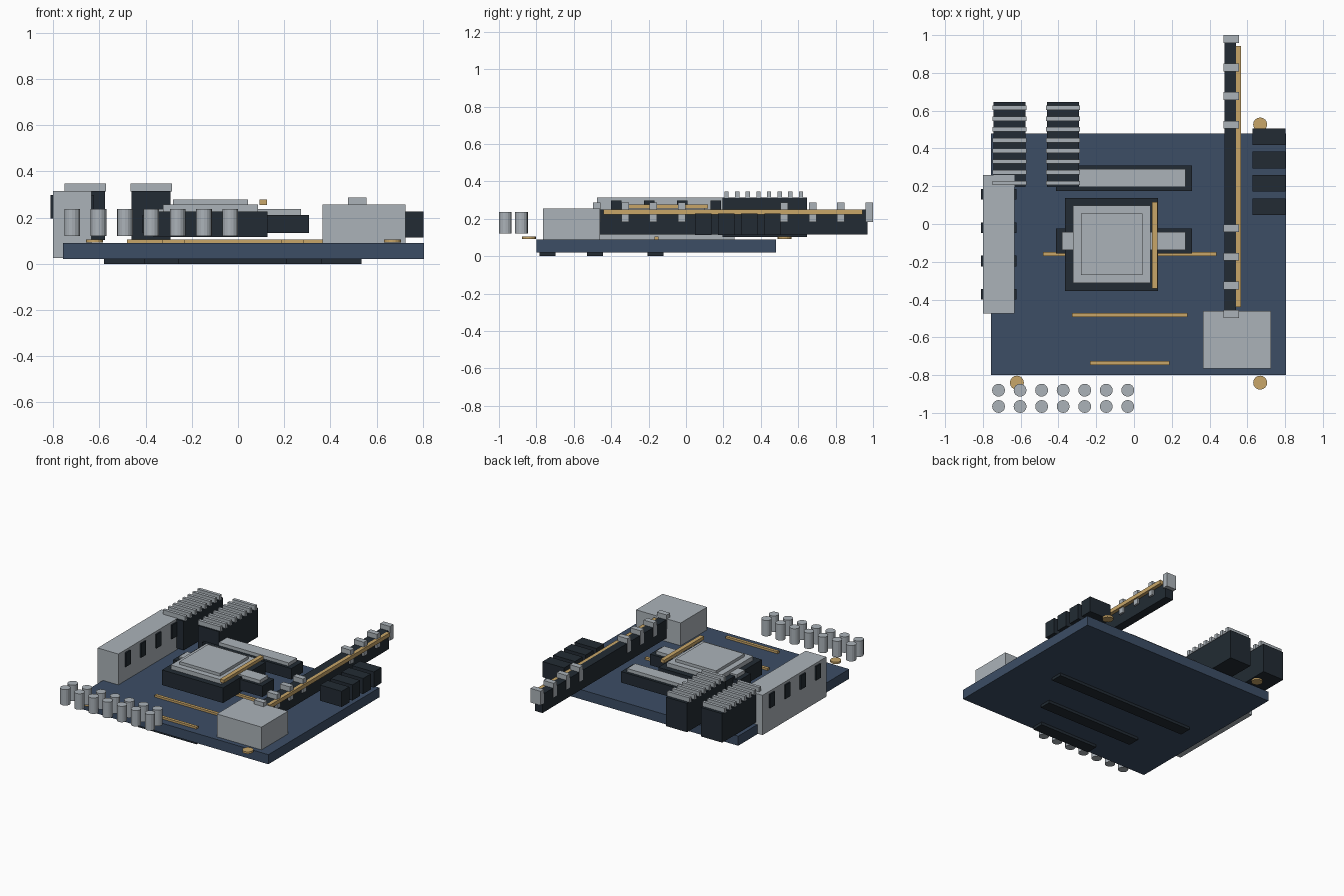
import bpy, bmesh, math
from mathutils import Matrix

if "Cube" in bpy.data.objects:
    bpy.data.objects.remove(bpy.data.objects["Cube"])


def mat(name, rgb):
    m = bpy.data.materials.new(name)
    m.diffuse_color = (*rgb, 1)
    m.use_nodes = True
    m.node_tree.nodes["Principled BSDF"].inputs["Base Color"].default_value = m.diffuse_color
    return m


NAVY = mat("board_navy", (0.045, 0.075, 0.13))
LIGHT = mat("light_metal", (0.41, 0.45, 0.485))
DARK = mat("dark_plastic", (0.016, 0.024, 0.033))
GOLD = mat("gold", (0.58, 0.38, 0.14))


def finish(name, bm, material):
    me = bpy.data.meshes.new(name)
    bm.to_mesh(me)
    bm.free()
    me.materials.append(material)
    ob = bpy.data.objects.new(name, me)
    bpy.context.collection.objects.link(ob)
    return ob


def box(name, x0, x1, y0, y1, z0, z1, material):
    bm = bmesh.new()
    m = Matrix.Translation(((x0 + x1) / 2, (y0 + y1) / 2, (z0 + z1) / 2))
    m = m @ Matrix.Diagonal((x1 - x0, y1 - y0, z1 - z0, 1))
    bmesh.ops.create_cube(bm, size=1, matrix=m)
    return finish(name, bm, material)


def cylinder(name, x, y, r, z0, z1, material, sides=16):
    bm = bmesh.new()
    bmesh.ops.create_cone(bm, cap_ends=True, segments=sides, radius1=r, radius2=r,
                          depth=z1 - z0, matrix=Matrix.Translation((x, y, (z0 + z1) / 2)))
    return finish(name, bm, material)


# circuit board
box("board", -0.757, 0.805, -0.80, 0.48, 0.02, 0.09, NAVY)

# gold traces on top and dark rails underneath
CX = -0.0225
for y, top_half, low_half in ((-0.158, 0.458, 0.557), (-0.482, 0.305, 0.383), (-0.735, 0.21, 0.235)):
    box("gold_trace", CX - top_half, CX + top_half, y - 0.011, y + 0.011, 0.089, 0.105, GOLD)
    box("underside_rail", CX - low_half, CX + low_half, y - 0.047, y + 0.038, 0.0, 0.021, DARK)

# corner mounting discs
for x in (-0.62, 0.668):
    for y in (-0.84, 0.527):
        cylinder("mounting_disc", x, y, 0.037, 0.092, 0.106, GOLD)

# rear port block with dark openings on both sides
box("port_block", -0.80, -0.633, -0.475, 0.26, 0.025, 0.315, LIGHT)
for i in range(4):
    y = -0.1075 + (i - 1.5) * 0.177
    box("port_opening", -0.81, -0.623, y - 0.028, y + 0.028, 0.195, 0.297, DARK)

# finned heat sinks
for x in (-0.66, -0.376):
    box("heatsink_body", x - 0.085, x + 0.085, 0.195, 0.647, 0.103, 0.314, DARK)
    for i in range(8):
        y = 0.217 + i * 0.0568
        box("heatsink_fin", x - 0.09, x + 0.09, y - 0.0115, y + 0.0115, 0.312, 0.347, LIGHT)

# expansion slots with light inserts
for y in (0.243, -0.09):
    box("expansion_slot", -0.413, 0.307, y - 0.067, y + 0.067, 0.132, 0.212, DARK)
    box("slot_insert", -0.38, 0.272, y - 0.047, y + 0.047, 0.21, 0.236, LIGHT)

# processor socket, plate, lid and lever
box("processor_socket", -0.365, 0.127, -0.354, 0.138, 0.115, 0.225, DARK)
box("processor_plate", -0.324, 0.087, -0.312, 0.098, 0.223, 0.256, LIGHT)
box("processor_lid", -0.281, 0.044, -0.271, 0.056, 0.254, 0.277, LIGHT)
box("socket_lever", 0.094, 0.125, -0.342, 0.117, 0.254, 0.277, GOLD)

# long memory slot with clips and gold edge
box("memory_slot", 0.479, 0.541, -0.475, 0.97, 0.115, 0.25, DARK)
box("memory_contact", 0.54, 0.566, -0.44, 0.943, 0.222, 0.25, GOLD)
for centre in (-0.25, 0.753):
    for i in range(4):
        y = centre + (i - 1.5) * 0.151
        box("memory_clip", 0.475, 0.555, y - 0.02, y + 0.02, 0.183, 0.286, LIGHT)

# dark side sockets
for i in range(4):
    y = 0.092 + i * 0.1235
    box("side_socket", 0.628, 0.803, y - 0.044, y + 0.044, 0.113, 0.227, DARK)

# power connector box
box("power_box", 0.365, 0.725, -0.765, -0.46, 0.089, 0.256, LIGHT)

# two rows of capacitors
for i in range(7):
    for y in (-0.88, -0.966):
        cylinder("capacitor", -0.717 + i * 0.114, y, 0.034, 0.12, 0.236, LIGHT)
